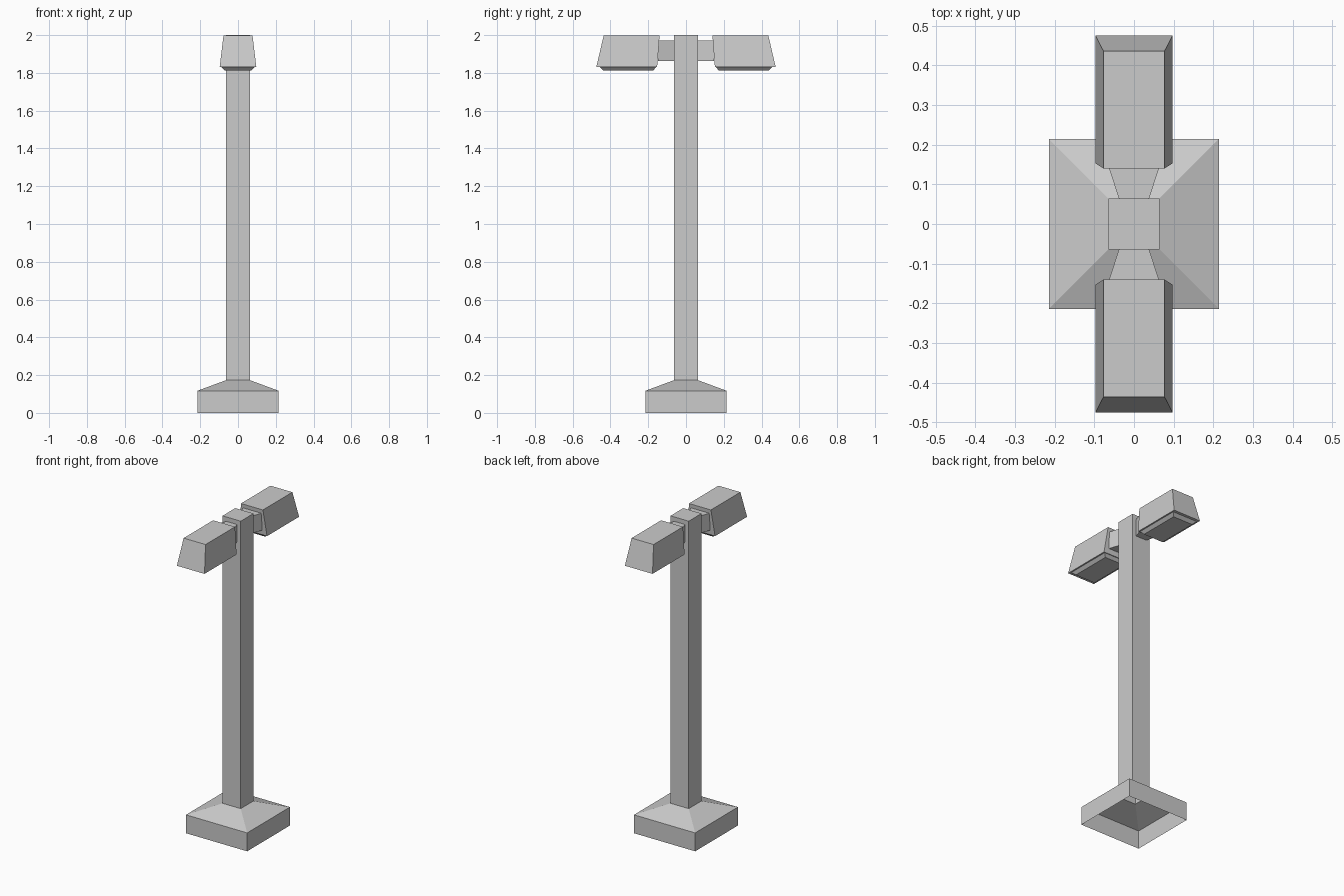
import bpy
import bmesh

cube = bpy.data.objects.get("Cube")
if cube:
    bpy.data.objects.remove(cube, do_unlink=True)

metal = bpy.data.materials.new("light_grey_metal")
metal.use_nodes = True
metal.diffuse_color = (0.6, 0.6, 0.6, 1)
metal.node_tree.nodes["Principled BSDF"].inputs["Base Color"].default_value = (0.6, 0.6, 0.6, 1)


def level(z, half_x, y0, y1):
    """Rectangle at height z."""
    return [(-half_x, y0, z), (half_x, y0, z), (half_x, y1, z), (-half_x, y1, z)]


def upright(y, half_x, z0, z1):
    """Rectangle facing along y."""
    return [(-half_x, y, z0), (-half_x, y, z1), (half_x, y, z1), (half_x, y, z0)]


def loft(name, rings, cap_start=True, cap_end=True, turned=False):
    """Join rectangles into a flat-faced shell; turned spins it to the far side."""
    bm = bmesh.new()
    sign = -1 if turned else 1
    loops = [[bm.verts.new((x * sign, y * sign, z)) for x, y, z in ring] for ring in rings]
    for a, b in zip(loops, loops[1:]):
        for i in range(4):
            j = (i + 1) % 4
            bm.faces.new((a[i], a[j], b[j], b[i]))
    if cap_start:
        bm.faces.new(loops[0][::-1])
    if cap_end:
        bm.faces.new(loops[-1])
    mesh = bpy.data.meshes.new(name)
    bm.to_mesh(mesh)
    bm.free()
    mesh.materials.append(metal)
    obj = bpy.data.objects.new(name, mesh)
    bpy.context.collection.objects.link(obj)
    return obj


# Hollow foot with a sloped top, open underneath
FOOT, POLE = 0.215, 0.064
loft("base", [level(0, FOOT, -FOOT, FOOT),
              level(0.117, FOOT, -FOOT, FOOT),
              level(0.173, POLE, -POLE, POLE)], cap_start=False, cap_end=False)

# Square pole, open at the bottom
loft("pole", [level(0.173, POLE, -POLE, POLE),
              level(2.0, POLE, -POLE, POLE)], cap_start=False)

# Flared arm, lamp housing and lens on each side
for side, turned in (("front", True), ("back", False)):
    loft(side + "_arm", [upright(POLE, 0.038, 1.862, 1.972),
                         upright(0.147, 0.065, 1.862, 1.972)], turned=turned)
    loft(side + "_lamp_housing", [level(1.831, 0.097, 0.153, 0.475),
                                  level(1.997, 0.077, 0.14, 0.436)], turned=turned)
    loft(side + "_lamp_lens", [level(1.813, 0.07, 0.173, 0.438),
                               level(1.831, 0.088, 0.158, 0.457)], turned=turned)
